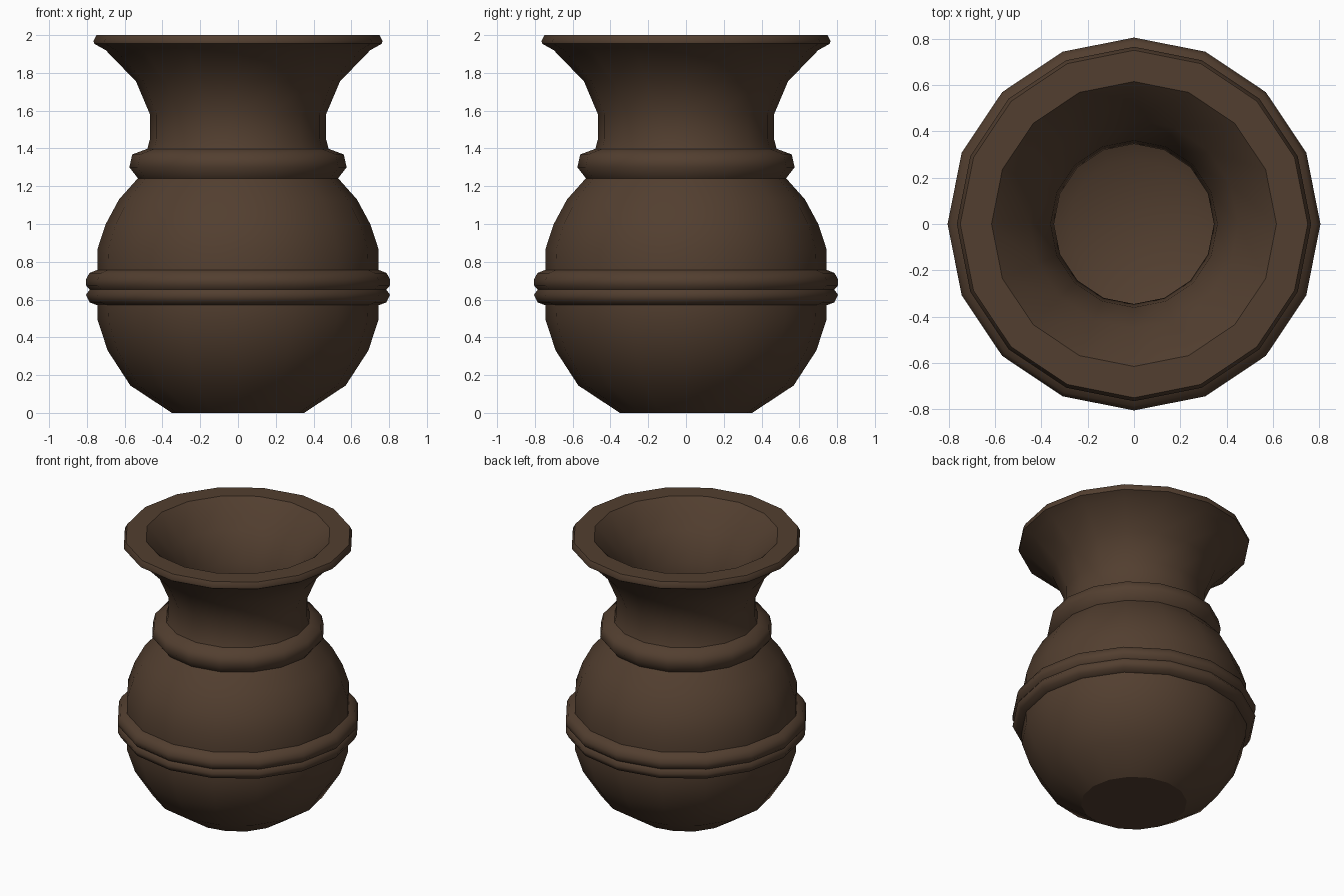
import bpy, bmesh, math

if "Cube" in bpy.data.objects:
    bpy.data.objects.remove(bpy.data.objects["Cube"])

SIDES = 16

clay = bpy.data.materials.new("dark_brown_clay")
clay.diffuse_color = (0.085, 0.049, 0.029, 1)
clay.use_nodes = True
clay.node_tree.nodes["Principled BSDF"].inputs["Base Color"].default_value = clay.diffuse_color


def lathe(name, profile):
    """Spin an (r, z) profile around z; faces point right of the path seen going up."""
    bm = bmesh.new()
    rings = []
    for r, z in profile:
        if r == 0:
            rings.append([bm.verts.new((0, 0, z))] * SIDES)
        else:
            rings.append([bm.verts.new((r * math.cos(2 * math.pi * i / SIDES),
                                        r * math.sin(2 * math.pi * i / SIDES), z))
                          for i in range(SIDES)])
    for a, b in zip(rings, rings[1:]):
        for i in range(SIDES):
            j = (i + 1) % SIDES
            corners = list(dict.fromkeys((a[i], a[j], b[j], b[i])))
            bm.faces.new(corners).smooth = True
    mesh = bpy.data.meshes.new(name)
    bm.to_mesh(mesh)
    bm.free()
    mesh.materials.append(clay)
    obj = bpy.data.objects.new(name, mesh)
    bpy.context.collection.objects.link(obj)
    return obj


# Outside, from the foot to the rim
lathe("base", [(0, 0), (0.35, 0)])
lathe("lower_bowl", [(0.35, 0), (0.57, 0.145), (0.69, 0.33), (0.743, 0.49), (0.745, 0.57)])
lathe("lower_band", [(0.745, 0.57), (0.785, 0.585), (0.805, 0.625), (0.785, 0.652)])
lathe("upper_band", [(0.785, 0.652), (0.805, 0.675), (0.805, 0.705), (0.787, 0.74), (0.745, 0.757)])
lathe("upper_bowl", [(0.745, 0.757), (0.743, 0.87), (0.70, 1.0), (0.63, 1.13), (0.53, 1.242)])
lathe("collar", [(0.53, 1.242), (0.575, 1.30), (0.56, 1.368), (0.48, 1.398)])
lathe("neck", [(0.48, 1.398), (0.466, 1.45), (0.466, 1.58), (0.54, 1.755), (0.70, 1.92), (0.762, 1.955)])
lathe("rim_edge", [(0.762, 1.955), (0.765, 1.97), (0.75, 2.0)])
lathe("rim_top", [(0.75, 2.0), (0.615, 2.0)])

# Hollow inside, from the rim down to the floor
lathe("inner_wall", [(0.615, 2.0), (0.45, 1.83), (0.36, 1.63), (0.345, 1.46), (0.40, 1.25),
                     (0.52, 1.07), (0.59, 0.95), (0.62, 0.84), (0.62, 0.51), (0.57, 0.36),
                     (0.47, 0.23), (0.28, 0.13), (0, 0.10)])
